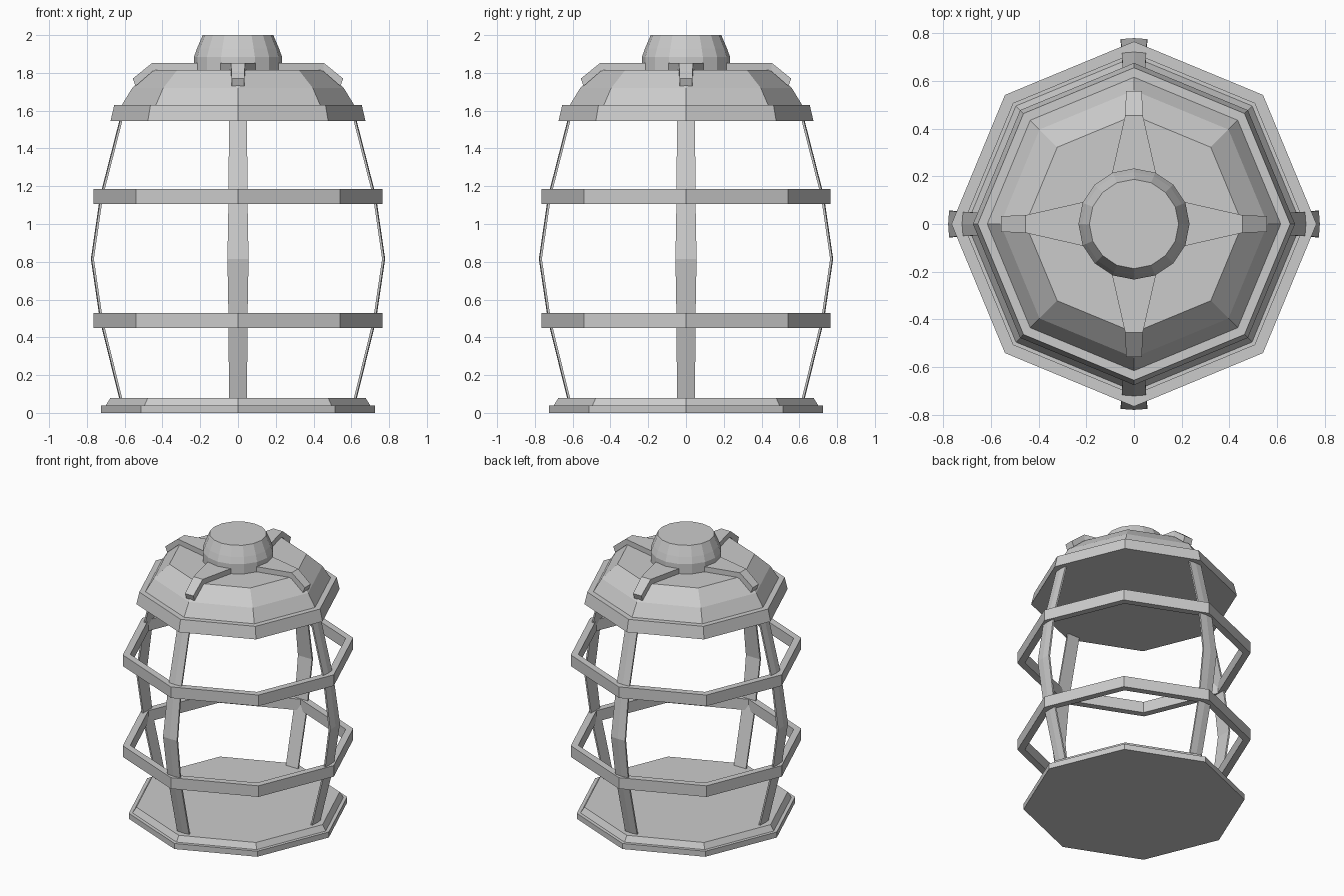
import bpy
from math import cos, sin, pi

if "Cube" in bpy.data.objects:
    bpy.data.objects.remove(bpy.data.objects["Cube"])


def make(name, verts, faces):
    mesh = bpy.data.meshes.new(name)
    mesh.from_pydata(verts, [], faces)
    mesh.update()
    obj = bpy.data.objects.new(name, mesh)
    bpy.context.collection.objects.link(obj)
    return obj


def lathe(name, profile, sides=8, closed=False):
    """Spin (radius, z) points, listed bottom to top on the outside."""
    n = len(profile)
    verts = [(r * cos(2 * pi * i / sides), r * sin(2 * pi * i / sides), z)
             for r, z in profile for i in range(sides)]
    faces = []
    for j in range(n if closed else n - 1):
        a, b = j * sides, ((j + 1) % n) * sides
        for i in range(sides):
            k = (i + 1) % sides
            faces.append((a + i, a + k, b + k, b + i))
    if not closed:
        faces.append(tuple(reversed(range(sides))))
        faces.append(tuple(range((n - 1) * sides, n * sides)))
    return make(name, verts, faces)


def loft(name, sections, angle):
    """Skin equal-length cross-sections, cap both ends, turn about z."""
    n = len(sections[0])
    verts = [v for s in sections for v in s]
    faces = [tuple(reversed(range(n))), tuple(range(len(verts) - n, len(verts)))]
    for a in range(0, len(verts) - n, n):
        faces += [(a + k, a + (k + 1) % n, a + n + (k + 1) % n, a + n + k)
                  for k in range(n)]
    obj = make(name, verts, faces)
    obj.rotation_euler.z = angle


# Stepped octagonal base
lathe("base", [(0.725, 0), (0.725, 0.04), (0.70, 0.04), (0.675, 0.08)])

# Two octagonal guard rings
for name, z in (("lower_ring", 0.45), ("upper_ring", 1.105)):
    lathe(name, [(0.715, z), (0.765, z), (0.765, z + 0.08), (0.715, z + 0.08)],
          closed=True)

# Roof: rim lip and faceted dome
lathe("roof", [(0.675, 1.545), (0.655, 1.63), (0.615, 1.63),
               (0.56, 1.72), (0.455, 1.815)])

# Round cap on top
lathe("cap", [(0.233, 1.81), (0.233, 1.885), (0.217, 1.93), (0.187, 2.0)], sides=16)

# Bowed posts: (outer radius, half width, z), thin bars
post_path = [(0.625, 0.048, 0.06), (0.731, 0.05, 0.49), (0.779, 0.056, 0.815),
             (0.731, 0.05, 1.145), (0.625, 0.048, 1.56)]
# Roof straps: (bottom radius, bottom z, top radius, top z, half width)
strap_path = [(0.20, 1.81, 0.20, 1.852, 0.095), (0.45, 1.81, 0.455, 1.852, 0.037),
              (0.542, 1.73, 0.557, 1.77, 0.033)]

for i, side in enumerate(("right", "back", "left", "front")):
    loft(side + "_post",
         [[(r - 0.016, -w, z), (r - 0.004, -w, z), (r, 0, z),
           (r - 0.004, w, z), (r - 0.016, w, z)] for r, w, z in post_path], i * pi / 2)
    loft(side + "_roof_strap",
         [[(r0, -w, z0), (r0, w, z0), (r1, w, z1), (r1, -w, z1)]
          for r0, z0, r1, z1, w in strap_path], i * pi / 2)
